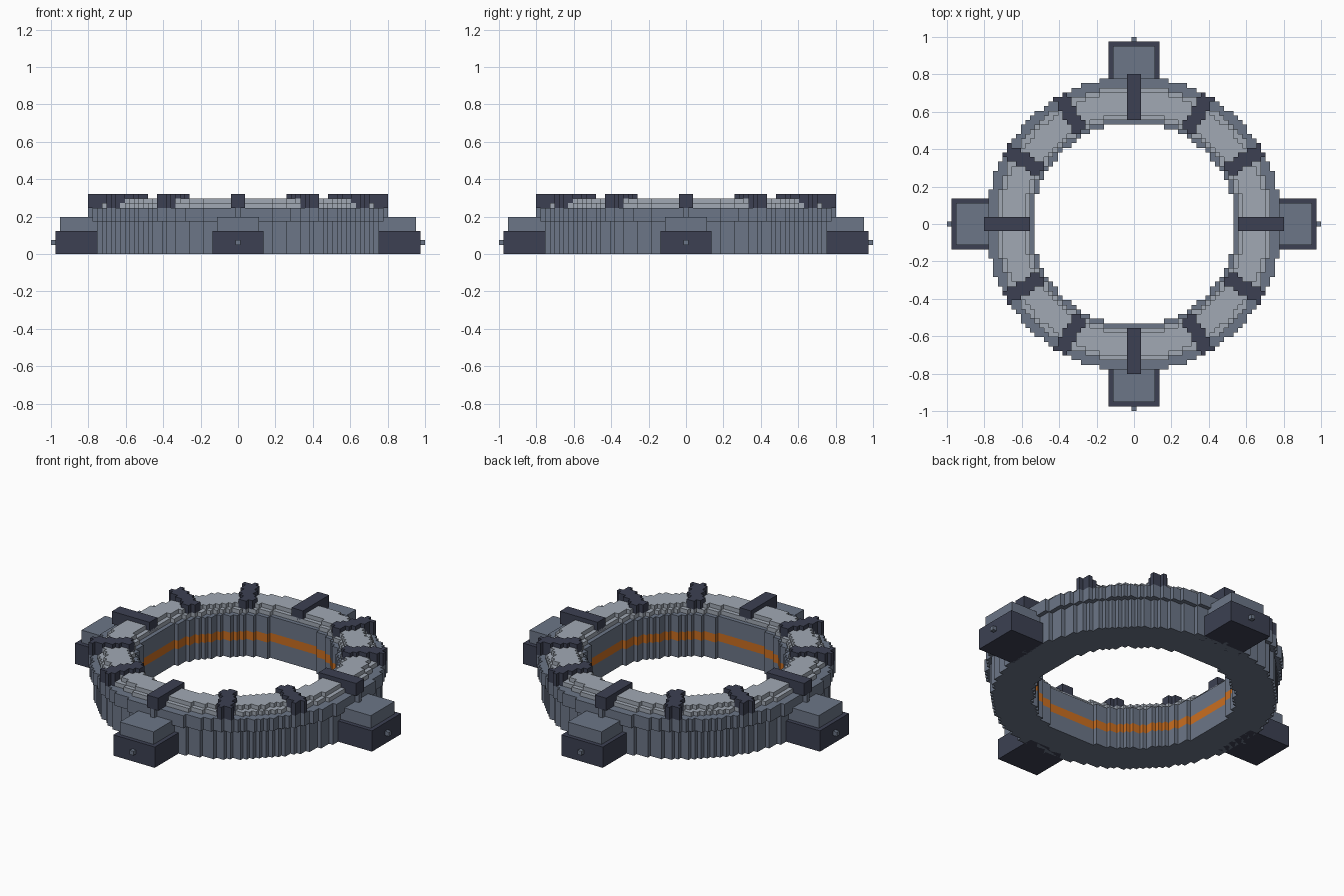
import bpy, bmesh, math

cube = bpy.data.objects.get("Cube")
if cube:
    bpy.data.objects.remove(cube, do_unlink=True)

U = 2 / 81  # one block of the stepped grid


def material(name, srgb):
    lin = [((c / 255 + 0.055) / 1.055) ** 2.4 for c in srgb] + [1.0]
    m = bpy.data.materials.new(name)
    m.use_nodes = True
    m.diffuse_color = lin
    m.node_tree.nodes["Principled BSDF"].inputs["Base Color"].default_value = lin
    return m


STEEL = material("steel grey", (108, 118, 135))
LIGHT = material("light grey", (161, 169, 180))
DARK = material("dark slate", (60, 64, 82))
ORANGE = material("orange", (202, 110, 32))


def stepped(name, inside, levels, mats, rule=None):
    """Fill the grid cells that pass the test, then extrude them through the levels."""
    bm = bmesh.new()
    corners = {}

    def corner(i, j):
        if (i, j) not in corners:
            corners[i, j] = bm.verts.new(((i - 0.5) * U, (j - 0.5) * U, levels[0] * U))
        return corners[i, j]

    for i in range(-40, 41):
        for j in range(-40, 41):
            if inside(i, j):
                bm.faces.new([corner(i + a, j + b) for a, b in ((0, 0), (1, 0), (1, 1), (0, 1))])
    top = bm.faces[:]
    for k in range(1, len(levels)):
        new = bmesh.ops.extrude_face_region(bm, geom=top, use_keep_orig=(k == 1))["geom"]
        top = [g for g in new if isinstance(g, bmesh.types.BMFace)]
        verts = [g for g in new if isinstance(g, bmesh.types.BMVert)]
        bmesh.ops.translate(bm, verts=verts, vec=(0, 0, (levels[k] - levels[k - 1]) * U))
    bmesh.ops.recalc_face_normals(bm, faces=bm.faces[:])
    if rule:
        bm.normal_update()
        for f in bm.faces:
            f.material_index = rule(f)
    me = bpy.data.meshes.new(name)
    bm.to_mesh(me)
    bm.free()
    for m in mats:
        me.materials.append(m)
    ob = bpy.data.objects.new(name, me)
    bpy.context.collection.objects.link(ob)
    return ob


def annulus(r0, r1):
    return lambda i, j: r0 * r0 <= i * i + j * j <= r1 * r1


def bar(angle, u0, u1, half):
    """Radial bar test: along the spoke between u0 and u1, within half of its line."""
    c, s = math.cos(angle), math.sin(angle)
    e = 1e-6
    return lambda i, j: (u0 - e <= i * c + j * s <= u1 + e
                         and abs(j * c - i * s) <= half + e)


def inner_band(f):
    # inward-facing wall in the middle level
    c = f.calc_center_median()
    inward = math.hypot(c.x, c.y) < 26 * U and abs(f.normal.z) < 0.5
    return 1 if inward and 4 * U < c.z < 6 * U else 0


# Main ring with the orange band on its inner wall, and the wider rim
stepped("ring_body", annulus(22, 31), [0, 4, 6, 7], [STEEL, ORANGE], inner_band)
stepped("ring_rim", annulus(22, 32), [7, 10], [STEEL])

# Light track in two steps
stepped("track_lower", annulus(23, 30), [10, 11], [LIGHT])
stepped("track_upper", annulus(24, 29), [11, 12], [LIGHT])

# Twelve clamps across the track
for n in range(12):
    stepped(f"clamp_{n + 1}", bar(n * math.pi / 6, 23, 32, 1.5), [10, 13], [DARK])


def box(name, angle, u0, u1, half, z0, z1, mat):
    """Box on a spoke, sizes in blocks."""
    bpy.ops.mesh.primitive_cube_add(size=1)
    ob = bpy.context.object
    ob.name = ob.data.name = name
    mid = (u0 + u1) / 2 * U
    ob.location = (mid * math.cos(angle), mid * math.sin(angle), (z0 + z1) / 2 * U)
    ob.rotation_euler.z = angle
    ob.scale = ((u1 - u0) * U, 2 * half * U, (z1 - z0) * U)
    ob.data.materials.append(mat)


# Four docking pods with a raised cap and an end pin
for n, side in enumerate(("left", "back", "right", "front")):
    a = n * math.pi / 2
    box(f"pod_base_{side}", a, 28.5, 39.5, 5.5, 0, 5, DARK)
    box(f"pod_cap_{side}", a, 28.5, 38.5, 4.5, 5, 8, STEEL)
    box(f"pod_pin_{side}", a, 39.5, 40.5, 0.5, 2, 3, STEEL)
